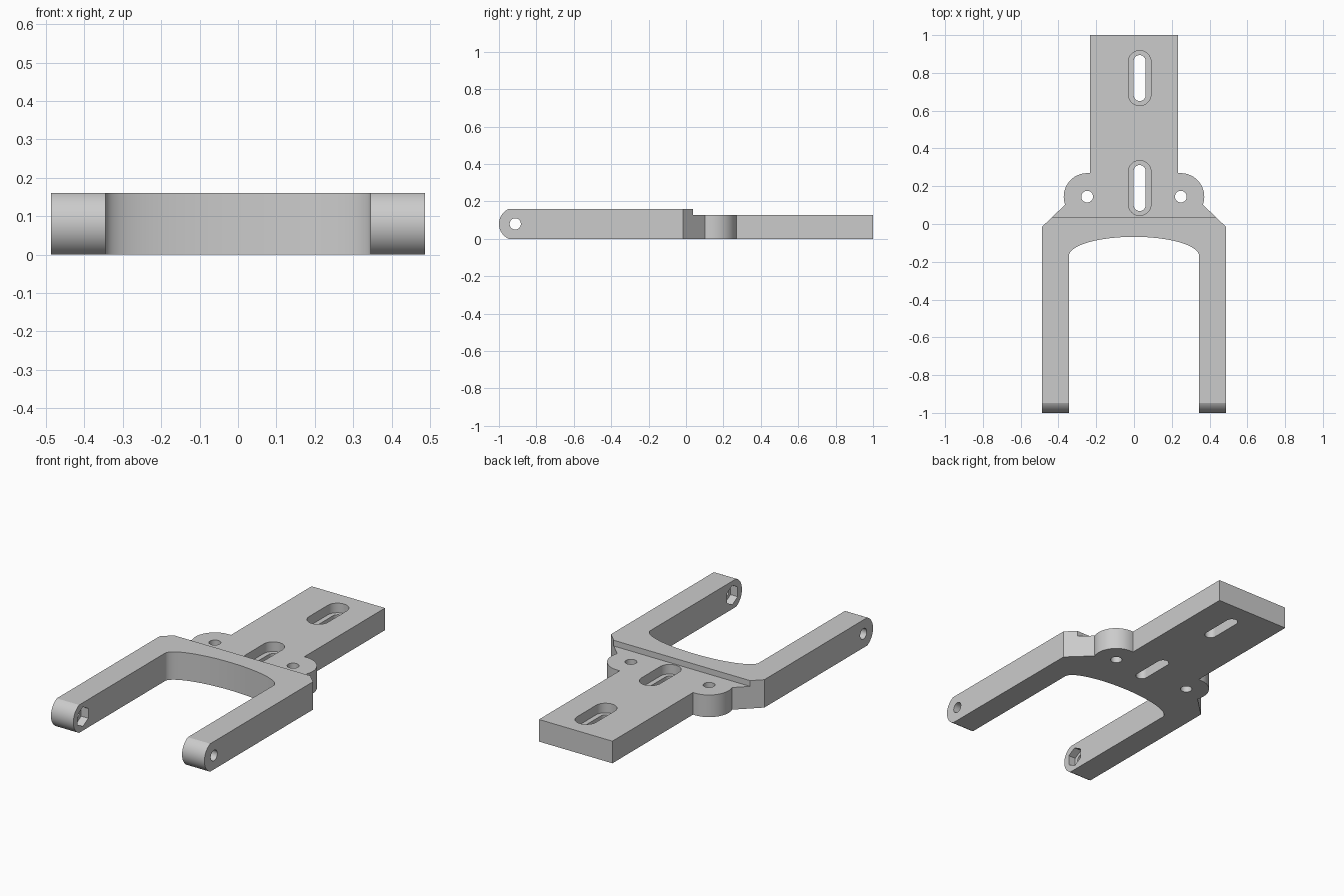
import bpy
import bmesh
from math import cos, sin, radians, asin, degrees

scene = bpy.context.scene
if "Cube" in bpy.data.objects:
    bpy.data.objects.remove(bpy.data.objects["Cube"])

HEIGHT, PLATE_Z = 0.16, 0.127
ARM_IN, ARM_OUT = 0.345, 0.487
PIVOT_Y, PIVOT_Z, END_R = -0.913, 0.08, 0.087
LUG_X, LUG_Y, LUG_R = 0.248, 0.145, 0.124
STEP_Y = 0.037

grey = bpy.data.materials.new("plain grey")
grey.use_nodes = True
colour = (0.6, 0.6, 0.6, 1)
grey.diffuse_color = colour
grey.node_tree.nodes["Principled BSDF"].inputs["Base Color"].default_value = colour


def arc(cx, cy, rx, ry, start, end, steps):
    angles = [radians(start + (end - start) * i / steps) for i in range(steps + 1)]
    return [(cx + rx * cos(a), cy + ry * sin(a)) for a in angles]


def circle(cx, cy, r, steps=48, start=0):
    return arc(cx, cy, r, r, start, start + 360, steps)[:-1]


def slot(cx, y0, y1, r):
    return (arc(cx, y1 - r, r, r, 0, 180, 24)
            + arc(cx, y0 + r, r, r, 180, 360, 24))


def prism(name, profile, low, high, axis="z"):
    """Extrude a 2D profile along z (profile is x, y) or x (profile is y, z)."""
    place = (lambda p, d: (p[0], p[1], d)) if axis == "z" else (lambda p, d: (d, p[0], p[1]))
    bm = bmesh.new()
    face = bm.faces.new([bm.verts.new(place(p, low)) for p in profile])
    grown = bmesh.ops.extrude_face_region(bm, geom=[face])
    offset = [b - a for a, b in zip(place((0, 0), low), place((0, 0), high))]
    moved = [g for g in grown["geom"] if isinstance(g, bmesh.types.BMVert)]
    bmesh.ops.translate(bm, verts=moved, vec=offset)
    bmesh.ops.recalc_face_normals(bm, faces=bm.faces)
    mesh = bpy.data.meshes.new(name)
    bm.to_mesh(mesh)
    bm.free()
    mesh.materials.append(grey)
    obj = bpy.data.objects.new(name, mesh)
    scene.collection.objects.link(obj)
    return obj


# Forked bracket outline: arch, arm, shoulder, lug and plate, then mirrored
half = arc(0, -0.17, ARM_IN, 0.102, 90, 0, 64)
half += [(ARM_IN, -1), (ARM_OUT, -1), (ARM_OUT, -0.015)]
half += arc(LUG_X, LUG_Y, LUG_R, LUG_R, -20, 90, 24)
half += [(0.233, LUG_Y + LUG_R), (0.233, 1)]
outline = half + [(-x, y) for x, y in reversed(half[1:])]
bracket = prism("forked_bracket", outline, 0, HEIGHT)

# Lower rear plate
cutters = [prism("step_cutter", [(-1, STEP_Y), (1, STEP_Y), (1, 2), (-1, 2)], PLATE_Z, 0.3)]

# Rounded arm ends
sweep = degrees(asin(PIVOT_Z / END_R))
end_arc = arc(PIVOT_Y, PIVOT_Z, END_R, END_R, 180 + sweep + 6, 180 - sweep - 6, 32)
cutters.append(prism("arm_end_cutter", [(-1.2, end_arc[0][1])] + end_arc + [(-1.2, end_arc[-1][1])],
                     -1, 1, "x"))

# Stepped slots in the plate
for y in (0.045, 0.627):
    cutters.append(prism("slot_recess_cutter", slot(0.03, y, y + 0.291, 0.06), PLATE_Z - 0.055, 0.3))
    cutters.append(prism("slot_cutter", slot(0.03, y + 0.024, y + 0.267, 0.032), -0.1, 0.3))

# Lug holes, pivot holes and hexagonal nut pockets on the inner arm faces
for side in (-1, 1):
    cutters.append(prism("lug_hole_cutter", circle(side * LUG_X, LUG_Y, 0.031), -0.1, 0.3))
    cutters.append(prism("pivot_hole_cutter", circle(PIVOT_Y, PIVOT_Z, 0.03),
                         side * 0.3, side * 0.6, "x"))
    cutters.append(prism("nut_pocket_cutter", circle(PIVOT_Y, PIVOT_Z, 0.056, 6, 30),
                         side * 0.3, side * (ARM_IN + 0.045), "x"))

for cutter in cutters:
    cutter.hide_render = True
    cut = bracket.modifiers.new(cutter.name, "BOOLEAN")
    cut.operation = "DIFFERENCE"
    cut.solver = "EXACT"
    cut.object = cutter

# Bake the cuts and drop the cutters
bpy.context.view_layer.update()
graph = bpy.context.evaluated_depsgraph_get()
baked = bpy.data.meshes.new_from_object(bracket.evaluated_get(graph))
bracket.modifiers.clear()
bracket.data = baked
for cutter in cutters:
    bpy.data.objects.remove(cutter)

# Smooth curved walls, crisp edges
bpy.ops.object.select_all(action="DESELECT")
bracket.select_set(True)
bpy.context.view_layer.objects.active = bracket
bpy.ops.object.shade_smooth_by_angle(angle=radians(15))
weighted = bracket.modifiers.new("even_shading", "WEIGHTED_NORMAL")
weighted.keep_sharp = True
